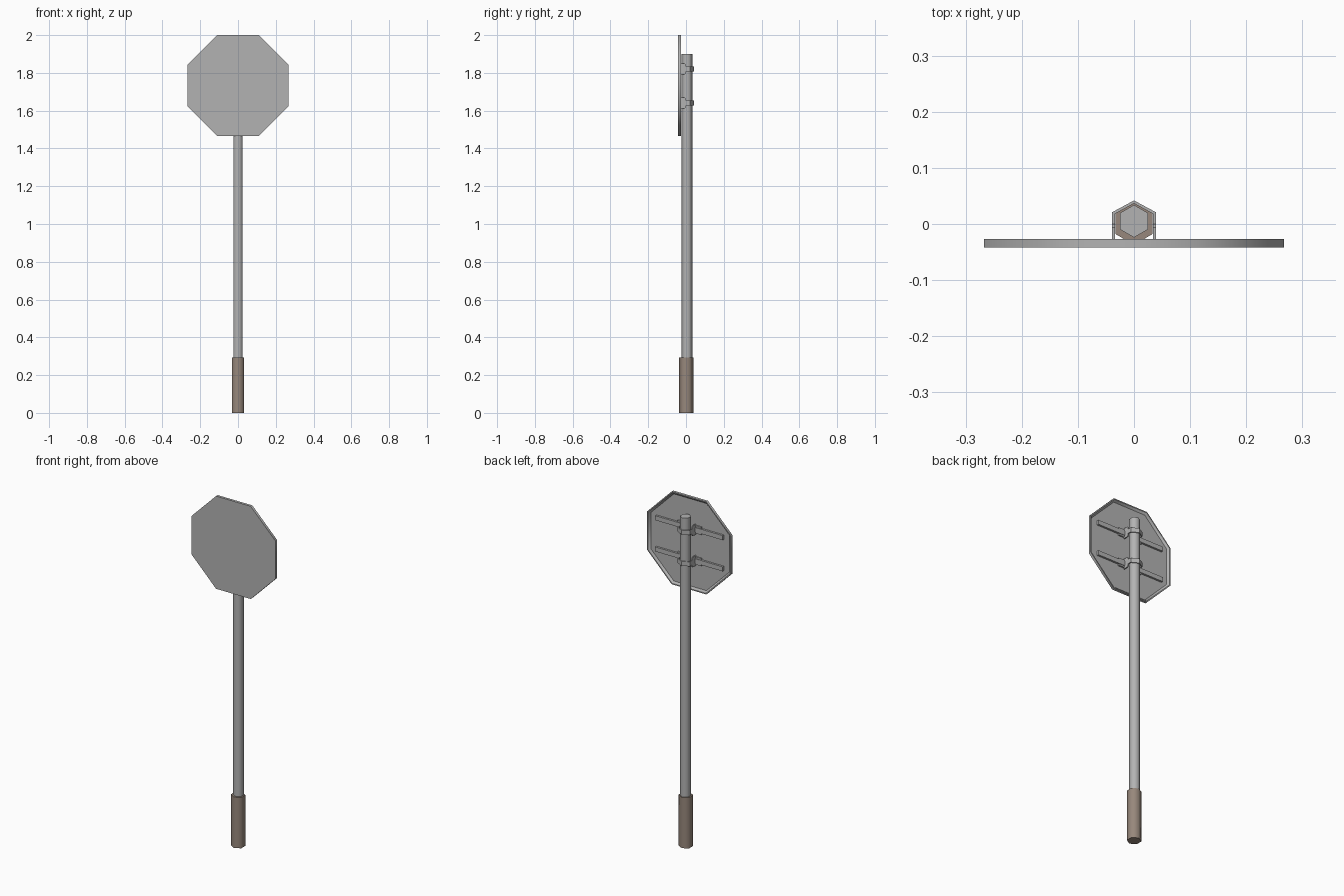
import bpy, bmesh, math
from mathutils import Vector

if "Cube" in bpy.data.objects:
    bpy.data.objects.remove(bpy.data.objects["Cube"])


def material(name, rgb):
    m = bpy.data.materials.new(name)
    m.diffuse_color = (*rgb, 1)
    m.use_nodes = True
    m.node_tree.nodes["Principled BSDF"].inputs["Base Color"].default_value = m.diffuse_color
    return m


METAL = material("galvanised grey", (0.45, 0.45, 0.45))
BROWN = material("brown sleeve", (0.31, 0.245, 0.2))


def finish(bm, name, mat, angle=None):
    bmesh.ops.recalc_face_normals(bm, faces=bm.faces[:])
    mesh = bpy.data.meshes.new(name)
    bm.to_mesh(mesh)
    bm.free()
    mesh.materials.append(mat)
    ob = bpy.data.objects.new(name, mesh)
    bpy.context.collection.objects.link(ob)
    if angle:
        bpy.ops.object.select_all(action='DESELECT')
        ob.select_set(True)
        bpy.context.view_layer.objects.active = ob
        bpy.ops.object.shade_smooth_by_angle(angle=math.radians(angle))
    return ob


def add_prism(bm, points, offset):
    """Extrude a closed outline along an offset."""
    face = bm.faces.new([bm.verts.new(p) for p in points])
    ext = bmesh.ops.extrude_face_region(bm, geom=[face], use_keep_orig=True)
    verts = [g for g in ext["geom"] if isinstance(g, bmesh.types.BMVert)]
    bmesh.ops.translate(bm, verts=verts, vec=Vector(offset))


def add_box(bm, x0, x1, y0, y1, z0, z1):
    add_prism(bm, [(x0, y0, z0), (x1, y0, z0), (x1, y1, z0), (x0, y1, z0)],
              (0, 0, z1 - z0))


def hex_post(name, radius, cy, z0, z1, mat):
    bm = bmesh.new()
    ring = [(radius * math.sin(i * math.pi / 3),
             cy + radius * math.cos(i * math.pi / 3), z0) for i in range(6)]
    add_prism(bm, ring, (0, 0, z1 - z0))
    finish(bm, name, mat, 65)


# Post and ground sleeve
hex_post("post", 0.029, 0.005, 0.28, 1.9, METAL)
hex_post("ground_sleeve", 0.038, 0.001, 0, 0.293, BROWN)

# Octagonal sign plate with a shallow pan pressed into its back
SIGN_Z, HALF = 1.733, 0.267
FRONT, BACK = -0.042, -0.027
bm = bmesh.new()


def octagon(half, y):
    r = half / math.cos(math.pi / 8)
    return [bm.verts.new((r * math.cos((i + 0.5) * math.pi / 4), y,
                          SIGN_Z + r * math.sin((i + 0.5) * math.pi / 4)))
            for i in range(8)]


rings = [octagon(HALF, FRONT), octagon(HALF, BACK),
         octagon(HALF - 0.006, BACK), octagon(HALF - 0.016, FRONT + 0.004)]
for a, b in zip(rings, rings[1:]):
    for i in range(8):
        j = (i + 1) % 8
        bm.faces.new((a[i], a[j], b[j], b[i]))
bm.faces.new(rings[0])
bm.faces.new(rings[-1])
finish(bm, "sign_plate", METAL, 46)

# Two clamps, each a band round the post with cheeks, flanges and long rails
band = [(-0.039, BACK), (-0.039, 0.021), (0, 0.042), (0.039, 0.021), (0.039, BACK),
        (0.034, BACK), (0.034, 0.018), (0, 0.0365), (-0.034, 0.018), (-0.034, BACK)]
for name, z in (("upper_clamp", 1.82), ("lower_clamp", 1.64)):
    bm = bmesh.new()
    add_prism(bm, [(x, y, z - 0.013) for x, y in band], (0, 0, 0.026))
    for s in (-1, 1):
        # Flared cheek beside the post
        cheek = [(-0.036, -0.029), (-0.006, -0.029), (0.0, -0.02),
                 (0.0, 0.02), (-0.006, 0.029), (-0.036, 0.029)]
        add_prism(bm, [(s * 0.0335, y, z + h) for y, h in cheek], (s * 0.006, 0, 0))
        # Short flange and long rail on the plate
        add_box(bm, s * 0.036, s * 0.075, -0.038, -0.03, z - 0.022, z + 0.022)
        add_box(bm, s * 0.036, s * 0.215, -0.038, -0.0265, z - 0.013, z + 0.013)
    finish(bm, name, METAL)
